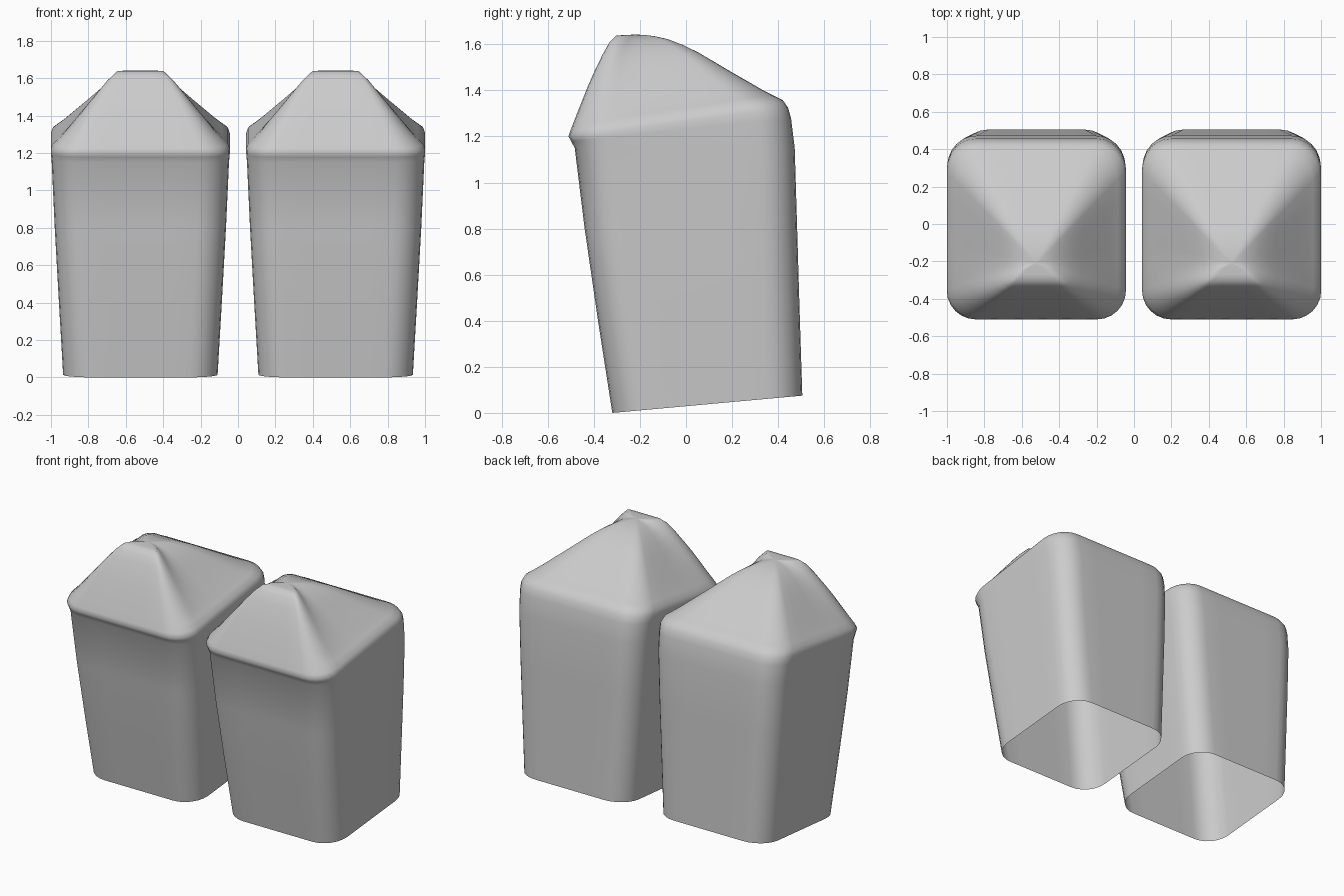
import bpy, bmesh
from math import sin, cos, pi

if "Cube" in bpy.data.objects:
    bpy.data.objects.remove(bpy.data.objects["Cube"])

CX, APEX_Y, APEX_Z = 0.522, -0.21, 1.642
# Wall rings: half width, front y, front z, back y, back z
WALL = [(.413, -.320, 0.0, .505, .075), (.436, -.382, .40, .493, .45),
        (.458, -.440, .80, .482, .82), (.474, -.483, 1.15, .472, 1.15),
        (.478, -.498, 1.178, .456, 1.28), (.479, -.510, 1.20, .443, 1.325),
        (.468, -.502, 1.225, .420, 1.358)]
# Roof profile: distance from apex (fraction), height (fraction)
ROOF = [(.93, .075), (.86, .155), (.74, .31), (.63, .45), (.52, .595), (.42, .725),
        (.32, .835), (.21, .93), (.12, .975), (.05, .995)]


def rounded_ring(hx, yf, zf, yb, zb, r=0.155, n=6, m=5):
    """Rounded rectangle, tilted from front height to back height."""
    cy, hy = (yf + yb) / 2, (yb - yf) / 2
    pts = []
    corners = [(1, 1), (-1, 1), (-1, -1), (1, -1)]
    for k, (sx, sy) in enumerate(corners):
        for i in range(n + 1):
            a = (k + i / n) * pi / 2
            pts.append((sx * (hx - r) + r * cos(a), cy + sy * (hy - r) + r * sin(a)))
        # straight side to the next corner
        nx, ny = corners[(k + 1) % 4]
        a = (k + 1) * pi / 2
        end = (nx * (hx - r) + r * cos(a), cy + ny * (hy - r) + r * sin(a))
        start = pts[-1]
        for i in range(1, m):
            t = i / m
            pts.append((start[0] + (end[0] - start[0]) * t, start[1] + (end[1] - start[1]) * t))
    return [(x, y, zf + (zb - zf) * (y - yf) / (yb - yf)) for x, y in pts]


def make_block(name, side):
    bm = bmesh.new()
    rings = [rounded_ring(*w) for w in WALL]
    rim = rings[-1]
    # Roof rings shrink to the apex, with a fuller front slope
    for s, h in ROOF:
        ring = []
        for x, y, z in rim:
            w = min(1, max(0, (-.22 - y) / .28)) ** 2
            hh = min(1 - .1 * s * s, h + .8 * w * s * (1 - s))
            ring.append((x * s, APEX_Y + (y - APEX_Y) * s, z + (APEX_Z - z) * hh))
        rings.append(ring)
    loops = [[bm.verts.new((side * (x + CX), y, z)) for x, y, z in r] for r in rings]
    for a, b in zip(loops, loops[1:]):
        for i in range(len(a)):
            j = (i + 1) % len(a)
            bm.faces.new((a[i], a[j], b[j], b[i]))
    apex = bm.verts.new((side * CX, APEX_Y, APEX_Z))
    top = loops[-1]
    for i in range(len(top)):
        bm.faces.new((top[i], top[(i + 1) % len(top)], apex))
    # The underside stays open
    bmesh.ops.recalc_face_normals(bm, faces=bm.faces)
    if apex.normal.z < 0 or sum(f.normal.z for f in apex.link_faces) < 0:
        bmesh.ops.reverse_faces(bm, faces=bm.faces)
    for f in bm.faces:
        f.smooth = True
    me = bpy.data.meshes.new(name)
    bm.to_mesh(me)
    bm.free()
    ob = bpy.data.objects.new(name, me)
    bpy.context.collection.objects.link(ob)


make_block("right_block", 1)
make_block("left_block", -1)
